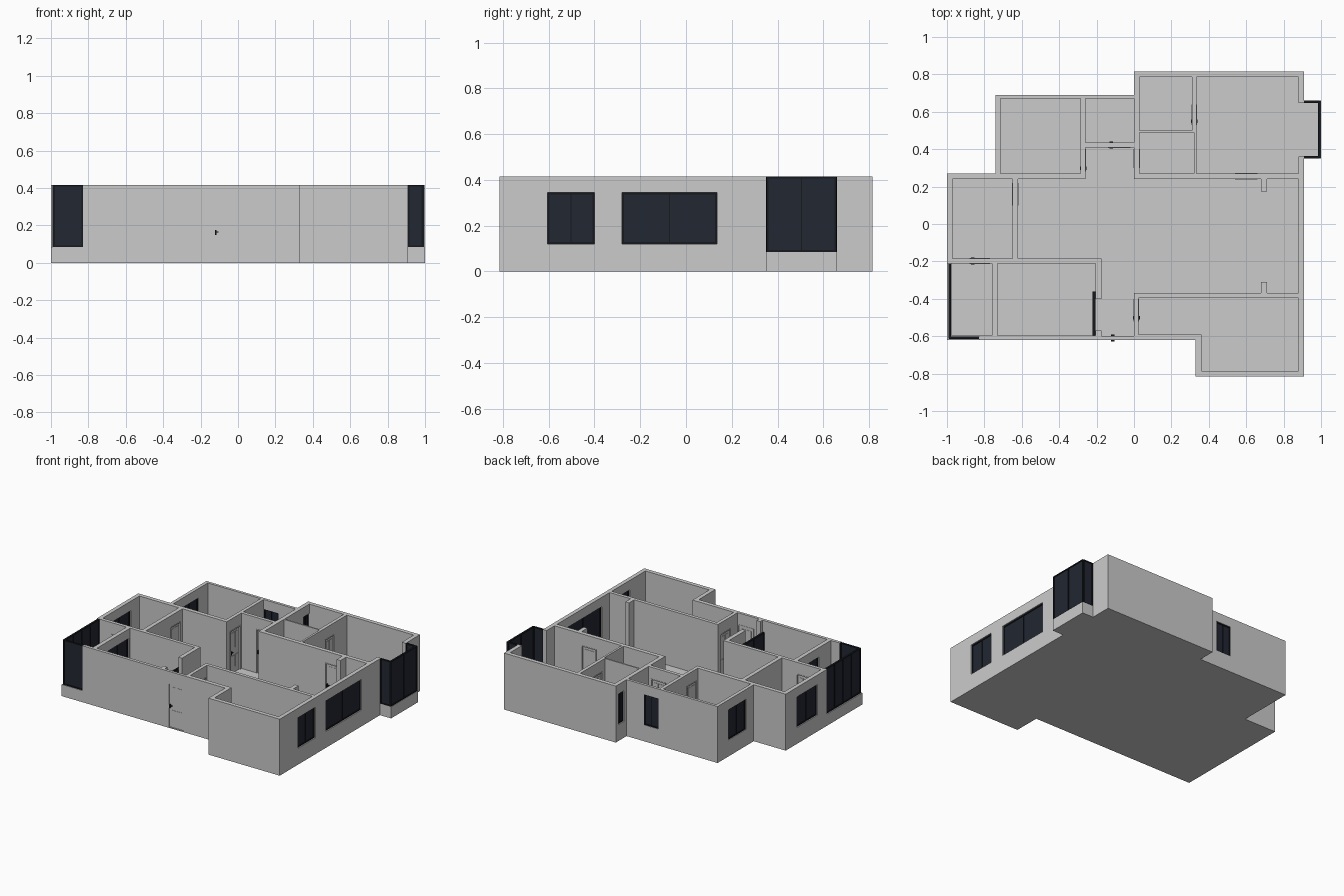
import bpy, bmesh
from mathutils import Vector

if "Cube" in bpy.data.objects:
    bpy.data.objects.remove(bpy.data.objects["Cube"])

H, FLOOR, SILL = 0.415, 0.008, 0.085      # wall height, floor slab, low parapet
DOOR_H = 0.33


def material(name, color):
    m = bpy.data.materials.new(name)
    m.diffuse_color = (*color, 1)
    m.use_nodes = True
    m.node_tree.nodes["Principled BSDF"].inputs["Base Color"].default_value = m.diffuse_color
    return m


BLACK = material("frame_black", (0.008, 0.009, 0.012))
GLASS = material("dark_glass", (0.016, 0.02, 0.032))


def finish(name, bm, mat=None):
    me = bpy.data.meshes.new(name)
    bmesh.ops.recalc_face_normals(bm, faces=bm.faces)
    bm.to_mesh(me)
    bm.free()
    ob = bpy.data.objects.new(name, me)
    bpy.context.collection.objects.link(ob)
    if mat:
        me.materials.append(mat)
    return ob


def boxes(name, items, mat=None):
    """One object from boxes given as (x0, x1, y0, y1, z0, z1)."""
    bm = bmesh.new()
    for x0, x1, y0, y1, z0, z1 in items:
        vs = bmesh.ops.create_cube(bm, size=1)["verts"]
        bmesh.ops.scale(bm, verts=vs, vec=(x1 - x0, y1 - y0, z1 - z0))
        bmesh.ops.translate(bm, verts=vs, vec=Vector((x0 + x1, y0 + y1, z0 + z1)) / 2)
    return finish(name, bm, mat)


def slab(axis, pos, a0, a1, depth, z0, z1):
    """Box running along an axis, centred on pos across the wall."""
    p0, p1 = pos - depth / 2, pos + depth / 2
    return (a0, a1, p0, p1, z0, z1) if axis == 'x' else (p0, p1, a0, a1, z0, z1)


def window(name, axis, pos, a0, a1, z0=0.12, z1=0.345, sashes=2, t=0.008, depth=0.014):
    bars = [slab(axis, pos, a0, a1, depth, z0, z0 + t), slab(axis, pos, a0, a1, depth, z1 - t, z1)]
    for i in range(sashes + 1):
        w = t if i in (0, sashes) else t * 0.7
        c = a0 + t / 2 + (a1 - a0 - t) * i / sashes
        bars.append(slab(axis, pos, c - w / 2, c + w / 2, depth, z0 + t, z1 - t))
    boxes(name + "_frame", bars, BLACK)
    boxes(name + "_glass", [slab(axis, pos, a0 + t / 2, a1 - t / 2, 0.005, z0 + t / 2, z1 - t / 2)], GLASS)


def door(name, axis, pos, a0, a1, depth):
    w, zb = a1 - a0, FLOOR
    parts = [slab(axis, pos, a0 + 0.006, a1 - 0.006, 0.012, zb, DOOR_H - 0.006)]
    # casing around the opening
    parts += [slab(axis, pos, a0, a0 + 0.006, depth, zb, DOOR_H),
              slab(axis, pos, a1 - 0.006, a1, depth, zb, DOOR_H),
              slab(axis, pos, a0, a1, depth, DOOR_H - 0.006, DOOR_H)]
    # four raised panels
    for u0, u1 in ((0.18, 0.46), (0.54, 0.82)):
        for z0, z1 in ((0.05, 0.135), (0.19, 0.305)):
            parts.append(slab(axis, pos, a0 + w * u0, a0 + w * u1, 0.017, z0, z1))
    boxes(name, parts)
    boxes(name + "_handle", [slab(axis, pos, a0 + 0.009, a0 + 0.016, 0.03, 0.15, 0.175),
                             slab(axis, pos, a0 + 0.009, a0 + 0.028, 0.036, 0.162, 0.168)], BLACK)


# Outer block, bay included
outline = [(-1, -0.62), (0.33, -0.62), (0.33, -0.815), (0.91, -0.815), (0.91, 0.35), (1, 0.35),
           (1, 0.66), (0.91, 0.66), (0.91, 0.815), (0, 0.815), (0, 0.69), (-0.74, 0.69),
           (-0.74, 0.27), (-1, 0.27)]
bm = bmesh.new()
base = bm.faces.new([bm.verts.new((x, y, 0)) for x, y in outline])
top = bmesh.ops.extrude_face_region(bm, geom=[base])["geom"]
bmesh.ops.translate(bm, verts=[v for v in top if isinstance(v, bmesh.types.BMVert)], vec=(0, 0, H))
walls = finish("walls_and_floor", bm)

# Rooms hollowed out of the block: x0, x1, y0, y1
rooms = [
    (-0.715, -0.285, 0.27, 0.67), (-0.26, 0, 0.435, 0.67),                # back left rooms
    (0.03, 0.31, 0.50, 0.785), (0.03, 0.32, 0.27, 0.49),                  # baths
    (0.335, 0.88, 0.27, 0.785), (0.87, 0.988, 0.362, 0.648),              # bedroom and bay
    (-0.62, 0.88, -0.185, 0.24), (-0.26, 0, 0.23, 0.41),                  # living room and hall
    (0, 0.88, -0.37, -0.17), (-0.175, 0.01, -0.37, -0.17), (-0.175, 0, -0.60, -0.36),
    (-0.97, -0.65, -0.185, 0.24),                                         # left room
    (-0.975, -0.76, -0.597, -0.21), (-0.73, -0.205, -0.597, -0.21),       # balcony, kitchen
    (0.025, 0.88, -0.59, -0.395), (0.36, 0.88, -0.785, -0.58),            # front room
]
cuts = [(x0, x1, y0, y1, FLOOR, 0.6) for x0, x1, y0, y1 in rooms]
# Lowered parapets of the balcony and bay
cuts += [(-1.1, -0.97, -0.7, -0.21, SILL, 0.6), (-1.1, -0.83, -0.7, -0.59, SILL, 0.6),
         (0.91, 1.1, 0.3, 0.7, SILL, 0.6)]

# Openings: name, axis, wall centre, start, end
windows = [("front_room_window", 'y', 0.895, -0.605, -0.40), ("living_window", 'y', 0.895, -0.28, 0.135),
           ("bath_window", 'y', 0.015, 0.72, 0.785), ("back_window", 'x', 0.68, -0.26, -0.14),
           ("back_left_window", 'y', -0.728, 0.36, 0.565), ("left_window", 'y', -0.985, -0.10, 0.14),
           ("kitchen_balcony_window", 'y', -0.745, -0.46, -0.225)]
doors = [("entry_door", 'x', -0.609, -0.132, -0.004, 0.022), ("bedroom_door", 'x', 0.255, 0.54, 0.66, 0.034),
         ("hall_bath_door", 'y', 0.015, 0.30, 0.40, 0.034), ("back_room_door", 'x', 0.422, -0.14, -0.02, 0.03),
         ("back_left_door", 'y', -0.272, 0.28, 0.40, 0.03), ("left_room_door", 'y', -0.635, 0.10, 0.22, 0.034),
         ("balcony_door", 'x', -0.198, -0.88, -0.77, 0.03), ("front_room_door", 'y', 0.013, -0.52, -0.40, 0.03),
         ("ensuite_door", 'y', 0.322, 0.53, 0.64, 0.03)]
for n, ax, p, a0, a1 in windows:
    cuts.append(slab(ax, p, a0, a1, 0.05, 0.12, 0.345))
for n, ax, p, a0, a1, d in doors:
    cuts.append(slab(ax, p, a0, a1, 0.05, FLOOR, DOOR_H))
cuts.append(slab('y', -0.19, -0.57, -0.40, 0.06, FLOOR, 0.6))             # kitchen opening

# Apply all cuts, then discard the cutters
cutters = []
for c in cuts:
    ob = boxes("cutter", [c])
    ob.hide_render = True
    cutters.append(ob)
    mod = walls.modifiers.new("cut", 'BOOLEAN')
    mod.object, mod.operation, mod.solver = ob, 'DIFFERENCE', 'EXACT'
bpy.context.view_layer.update()
dg = bpy.context.evaluated_depsgraph_get()
result = bpy.data.meshes.new_from_object(walls.evaluated_get(dg))
walls.modifiers.clear()
walls.data = result
for ob in cutters:
    bpy.data.objects.remove(ob)

for n, ax, p, a0, a1 in windows:
    window(n, ax, p, a0, a1)
for n, ax, p, a0, a1, d in doors:
    door(n, ax, p, a0, a1, d)

# Balcony and bay glazing
window("balcony_side", 'y', -0.986, -0.612, -0.21, SILL, H, 4)
window("balcony_front", 'x', -0.609, -0.99, -0.83, SILL, H, 1)
window("bay_front", 'y', 0.991, 0.352, 0.658, SILL, H, 2)
for n, y in (("bay_left", 0.357), ("bay_right", 0.653)):
    window(n, 'x', y, 0.91, 0.99, SILL, H, 1)
# Kitchen sliding door
window("kitchen_sliding_door", 'y', -0.214, -0.597, -0.36, FLOOR, DOOR_H, 2)

# Short piers in the living room
boxes("living_piers", [(0.68, 0.71, 0.175, 0.245, 0, H), (0.68, 0.71, -0.375, -0.31, 0, H)])
